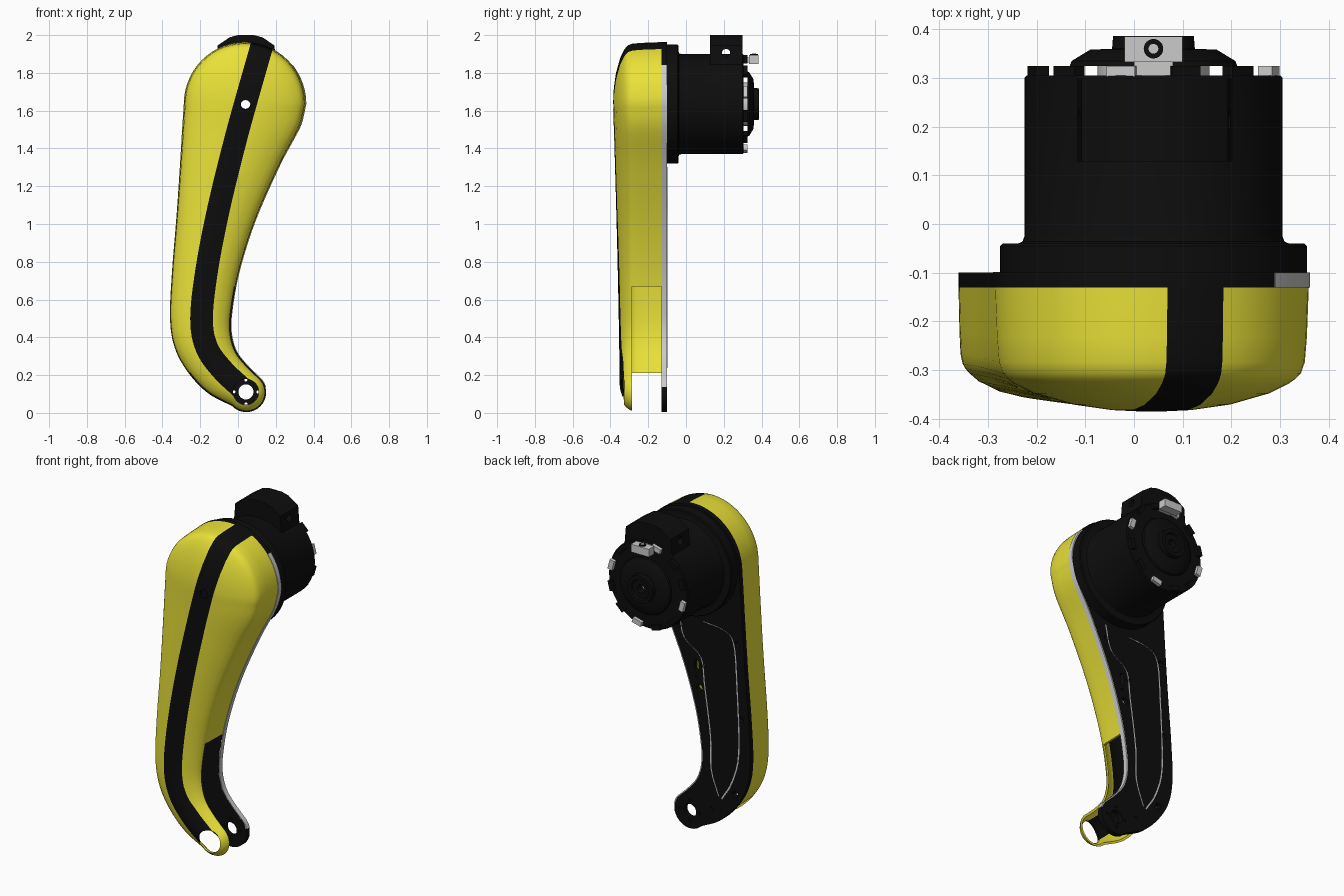
import bpy, bmesh, math
from mathutils import Vector

if "Cube" in bpy.data.objects:
    bpy.data.objects.remove(bpy.data.objects["Cube"])


def material(name, rgb):
    m = bpy.data.materials.new(name)
    m.diffuse_color = (*rgb, 1)
    m.use_nodes = True
    m.node_tree.nodes["Principled BSDF"].inputs["Base Color"].default_value = m.diffuse_color
    return m


YELLOW = material("yellow", (0.82, 0.76, 0.04))
BLACK = material("black", (0.004, 0.004, 0.004))
MX, MZ = 0.04, 1.635          # motor axis
EX, EZ = 0.042, 0.111         # lower joint axis


def finish(name, bm, mat=None, smooth=True, fix=True):
    if fix:
        bmesh.ops.remove_doubles(bm, verts=bm.verts, dist=1e-5)
        bmesh.ops.recalc_face_normals(bm, faces=bm.faces)
    me = bpy.data.meshes.new(name)
    bm.to_mesh(me)
    bm.free()
    ob = bpy.data.objects.new(name, me)
    bpy.context.collection.objects.link(ob)
    if mat:
        me.materials.append(mat)
    if smooth:
        shade(ob)
    return ob


def shade(ob):
    bpy.ops.object.select_all(action='DESELECT')
    ob.select_set(True)
    bpy.context.view_layer.objects.active = ob
    bpy.ops.object.shade_smooth_by_angle(angle=math.radians(35))


def bake(ob):
    dg = bpy.context.evaluated_depsgraph_get()
    me = bpy.data.meshes.new_from_object(ob.evaluated_get(dg))
    ob.modifiers.clear()
    ob.data = me


def cut(ob, cutter, op='DIFFERENCE'):
    m = ob.modifiers.new("cut", 'BOOLEAN')
    m.object, m.operation, m.solver = cutter, op, 'EXACT'
    bake(ob)


def circle(x, z, r, n=32, stretch=0):
    # round hole, or a vertical slot when stretched
    return [(x + r * math.cos(a), z + r * math.sin(a) + math.copysign(stretch, math.sin(a)))
            for a in ((i + 0.5) * math.tau / n for i in range(n))]


def prism(name, loops, y0, y1, mat=None):
    # filled x-z outline (later loops are holes) extruded along y
    cu = bpy.data.curves.new(name, 'CURVE')
    cu.dimensions, cu.fill_mode, cu.extrude = '2D', 'BOTH', (y1 - y0) / 2
    for loop in loops:
        s = cu.splines.new('POLY')
        s.points.add(len(loop) - 1)
        for p, (x, z) in zip(s.points, loop):
            p.co = (x, z, 0, 1)
        s.use_cyclic_u = True
    tmp = bpy.data.objects.new("tmp", cu)
    bpy.context.collection.objects.link(tmp)
    me = bpy.data.meshes.new_from_object(tmp.evaluated_get(bpy.context.evaluated_depsgraph_get()))
    bpy.data.objects.remove(tmp)
    bm = bmesh.new()
    bm.from_mesh(me)
    for v in bm.verts:
        x, z, d = v.co
        v.co = (x, (y0 + y1) / 2 - d, z)
    return finish(name, bm, mat)


def lathe(name, profile, mat=None, n=72):
    # closed (radius, y) profile revolved around the motor axis
    bm = bmesh.new()
    rings = [[bm.verts.new((MX + r * math.cos(i * math.tau / n), y, MZ + r * math.sin(i * math.tau / n)))
              for i in range(n)] for r, y in profile]
    for a, b in zip(rings, rings[1:] + rings[:1]):
        for i in range(n):
            j = (i + 1) % n
            bm.faces.new((a[i], a[j], b[j], b[i]))
    return finish(name, bm, mat)


def smooth_path(rows, steps=6):
    # Catmull-Rom through rows of any dimension
    P = [Vector(r) for r in rows]
    P = [2 * P[0] - P[1]] + P + [2 * P[-1] - P[-2]]
    out = []
    for a, b, c, d in zip(P, P[1:], P[2:], P[3:]):
        for s in range(steps):
            t = s / steps
            out.append(0.5 * (2 * b + (c - a) * t + (2 * a - 5 * b + 4 * c - d) * t * t
                              + (3 * b - a - 3 * c + d) * t ** 3))
    return out + [P[-2]]


# Arm outline: paired left and right edge points, bottom to top
rows = smooth_path([(-.03, .035, .118, .183), (-.16, .105, .05, .25), (-.265, .215, -.008, .325),
                    (-.335, .345, -.035, .42), (-.36, .50, -.033, .53), (-.35, .74, .005, .745),
                    (-.325, 1.05, .09, 1.015), (-.305, 1.35, .22, 1.31), (-.296, 1.5, .325, 1.51),
                    (-.287, 1.635, .359, 1.635)])
left = [(Vector((r[0], r[1])), Vector((r[0] + r[2], r[1] + r[3])) / 2) for r in rows]
right = [(Vector((r[2], r[3])), c) for r, (_, c) in zip(rows, left)]
top_c, end_c = left[-1][1], left[0][1]
top = [(top_c + Vector((.323 * math.cos(a), .328 * math.sin(a))), top_c)
       for a in (math.pi * (1 - i / 28) for i in range(1, 28))]
end = [(end_c + .105 * Vector((math.cos(a), math.sin(a))), end_c)
       for a in (math.pi * (.25 - i / 18) for i in range(1, 18))]
ring = left + top + right[::-1] + end
outline = [tuple(p) for p, _ in ring]

# Hollow domed shell: rings run from the rear rim in to the spine
bm = bmesh.new()
grid = []
for t, f in [(0, 0), (.012, .4), (.025, .6), (.05, .69), (.085, .735), (.13, .775),
             (.25, .85), (.5, .94), (.75, .985), (1, 1)]:
    layer = []
    for p, c in ring:
        q = p.lerp(c, t)
        depth = .22 + .036 * (max(c.y, 0) / 1.63) ** 1.5
        layer.append(bm.verts.new((q.x, -.13 - depth * f, q.y)))
    grid.append(layer)
for a, b in zip(grid, grid[1:]):
    for i in range(len(ring)):
        j = (i + 1) % len(ring)
        bm.faces.new((a[i], b[i], b[j], a[j]))
bmesh.ops.remove_doubles(bm, verts=bm.verts, dist=1e-5)
shell = finish("front_shell", bm, YELLOW, smooth=False, fix=False)
sol = shell.modifiers.new("wall", 'SOLIDIFY')
sol.thickness, sol.offset = .012, -1
bake(shell)

# Openings in the shell: lower side cut-outs, joint hole and axis hole
helpers = [prism("side_cutter", [[(-.15, .15), (.5, .15), (.5, .67), (-.15, .67)]], -.285, 0),
           prism("end_cutter", [[(-.5, -.1), (.5, -.1), (.5, .21), (-.5, .21)]], -.2855, .01),
           prism("joint_cutter", [circle(EX, EZ, .068)], -.6, .05),
           prism("axis_cutter", [circle(MX, MZ - .005, .026)], -.6, .05)]
for h in helpers:
    cut(shell, h)

# Black stripe split out of the shell along its own path
mid = smooth_path([(.17, 2.1), (.128, 1.95), (.037, 1.63), (-.02, 1.42), (-.103, 1.08), (-.165, .76),
                   (-.193, .5), (-.165, .345), (-.08, .225), (EX, EZ)])
side = []
for i, p in enumerate(mid):
    d = (mid[min(i + 1, len(mid) - 1)] - mid[max(i - 1, 0)]).normalized()
    side.append(Vector((-d.y, d.x)) * .06)
band = [tuple(p + s) for p, s in zip(mid, side)] + [tuple(p - s) for p, s in zip(mid, side)][::-1]
band_tool = prism("stripe_cutter", [band], -.6, .05)
helpers.append(band_tool)
stripe = shell.copy()
stripe.data = shell.data.copy()
stripe.name = "stripe"
bpy.context.collection.objects.link(stripe)
cut(shell, band_tool)
cut(stripe, band_tool, 'INTERSECT')
for ob, m in ((shell, YELLOW), (stripe, BLACK)):
    ob.data.materials.clear()
    ob.data.materials.append(m)
    shade(ob)

# Back plate with joint holes and small openings
holes = [circle(EX, EZ, .04), circle(MX, MZ, .026), circle(.0, 1.0, .013, 24, .025)]
holes += [circle(EX + .063 * math.cos(a), EZ + .063 * math.sin(a), .008, 12)
          for a in (i * math.pi / 2 for i in range(4))]
holes += [circle(x, z, r, 20) for x, z, r in [(-.045, 1.01, .015), (0, .935, .008), (-.02, .87, .02),
          (-.3, .75, .016), (-.26, .29, .018), (-.275, 1.2, .018), (.11, 1.22, .016), (-.1, .16, .01)]]
prism("back_plate", [outline] + holes, -.13, -.1, BLACK)

# Grey edge on the right of the plate
edge = [(p, (p - c).normalized() * .003) for p, c in ring if p.x > c.x and .12 < p.y < 1.84]
prism("plate_edge", [[tuple(p + n) for p, n in edge] + [tuple(p - n) for p, n in edge][::-1]],
      -.13, -.0995)

# Grey seam lines of the rear cover
for name, pts in (("seam_left", [(-.05, 1.28), (-.18, 1.265), (-.25, 1.2), (-.272, .95), (-.285, .55),
                                 (-.24, .36), (-.17, .24)]),
                  ("seam_right", [(.12, 1.3), (.08, 1.15), (-.03, 1.06), (-.055, .9), (-.095, .6),
                                  (-.1, .4), (-.15, .25)])):
    path = smooth_path(pts, 4)
    loop = [(p.x - .004, p.y - .002) for p in path] + [(p.x + .004, p.y + .002) for p in path][::-1]
    prism(name, [loop], -.102, -.0985)

# Motor housing with mounting flange and recessed rear face
R = .025
lathe("motor_housing", [(R, -.1), (.315, -.1), (.315, -.045), (.31, -.04), (.278, -.04), (.269, -.036),
                        (.265, -.025), (.265, .3), (.26, .305), (R, .305)], BLACK)
lathe("motor_spacer", [(R, .305), (.115, .305), (.115, .326), (R, .326)])
lathe("motor_end_cap", [(R, .325), (.172, .325), (.168, .335), (.13, .358), (.085, .36), (.083, .386),
                        (.06, .386), (.055, .375), (R, .375)], BLACK)

# Tabs around the rear rim
for k in range(12):
    bm = bmesh.new()
    bmesh.ops.create_cube(bm, size=1)
    a = (k + .5) * math.tau / 12
    ca, sa = math.cos(a), math.sin(a)
    for v in bm.verts:
        r, s = .245 + v.co.x * .03, v.co.z * .06
        v.co = (MX + r * ca - s * sa, .314 + v.co.y * .022, MZ + r * sa + s * ca)
    finish("rim_tab_%d" % k, bm, None if k % 3 == 0 else BLACK, smooth=False)

# Connector box on top of the motor, with a hole from side to side
box = prism("connector_box", [[(-.12, 1.8), (-.108, 1.945), (-.045, 1.988), (0, 2.0), (.085, 2.0),
                               (.13, 1.988), (.193, 1.945), (.205, 1.8)]], .128, .3, BLACK)
bm = bmesh.new()
bmesh.ops.create_cone(bm, cap_ends=True, segments=24, radius1=.022, radius2=.022, depth=1)
for v in bm.verts:
    v.co = (v.co.z, .212 + v.co.x, 1.905 + v.co.y)
hole = finish("box_cutter", bm)
helpers.append(hole)
cut(box, hole)
shade(box)

# Grey cable socket behind the box
prism("cable_socket", [[(-.02, 1.848), (.1, 1.848), (.1, 1.895), (-.02, 1.895)]], .333, .385)
prism("socket_bracket", [[(0, 1.855), (.08, 1.855), (.08, 1.882), (0, 1.882)]], .3, .335)
for nm, r, z, m in (("socket_ring", .02, 1.897, BLACK), ("socket_pin", .01, 1.9, None)):
    bm = bmesh.new()
    bmesh.ops.create_cone(bm, cap_ends=True, segments=24, radius1=r, radius2=r, depth=.012)
    bmesh.ops.translate(bm, verts=bm.verts, vec=(MX, .36, z - .003))
    finish(nm, bm, m)

for h in helpers:
    bpy.data.objects.remove(h)
